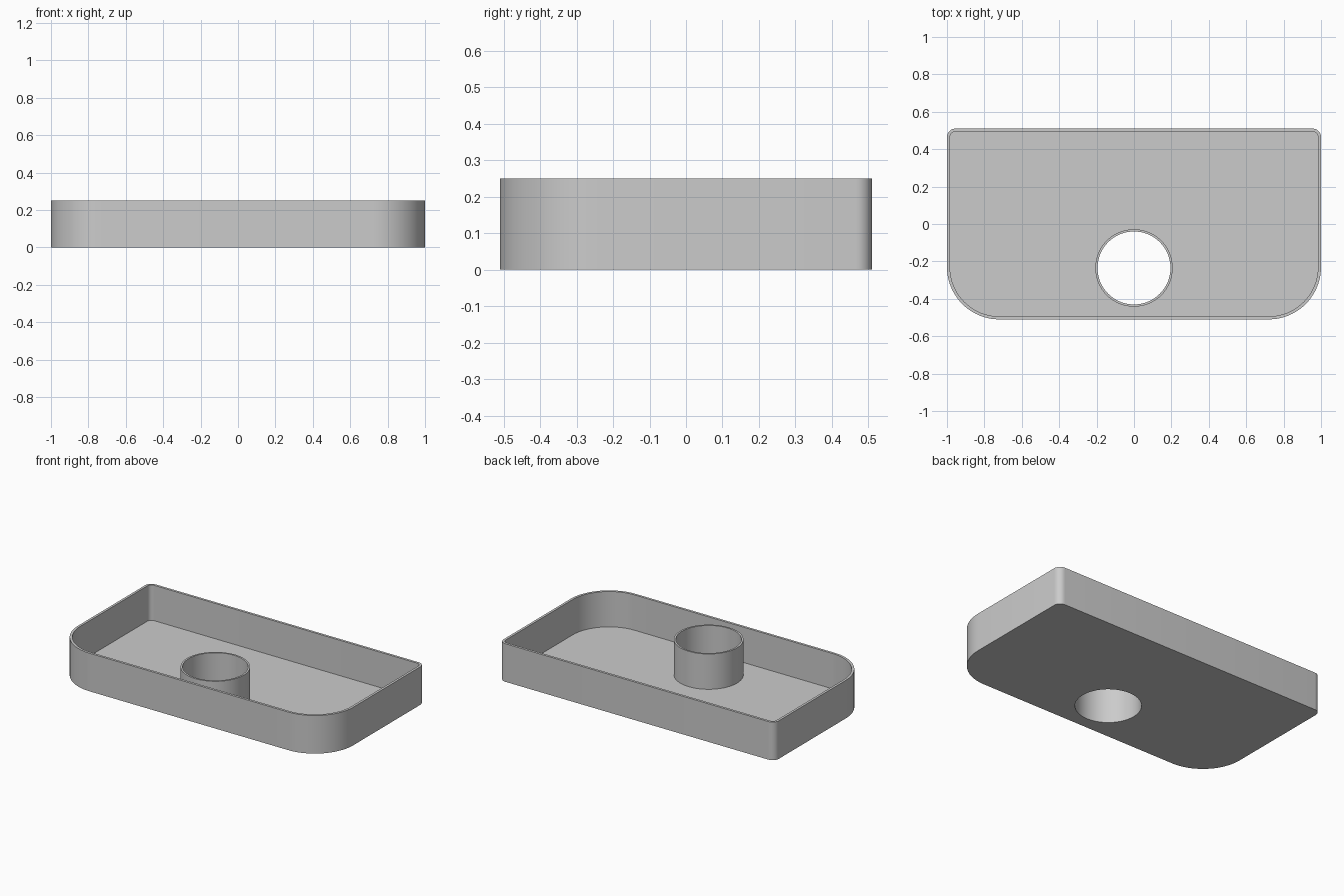
import bpy, bmesh
from math import sin, cos, pi

cube = bpy.data.objects.get("Cube")
if cube:
    bpy.data.objects.remove(cube, do_unlink=True)

HALF_X, HALF_Y, HEIGHT = 1.0, 0.51, 0.25
WALL, FLOOR = 0.016, 0.018
FRONT_R, BACK_R = 0.28, 0.045
HOLE_Y, HOLE_R, TUBE_R = -0.235, 0.195, 0.207


def tray_outline(inset):
    """Rectangle with large front and small back corner arcs, counter-clockwise."""
    points = []
    corners = [(1, 1, BACK_R), (-1, 1, BACK_R), (-1, -1, FRONT_R), (1, -1, FRONT_R)]
    for i, (sx, sy, radius) in enumerate(corners):
        cx, cy = sx * (HALF_X - radius), sy * (HALF_Y - radius)
        steps = 20 if sy < 0 else 8
        for k in range(steps + 1):
            a = (i + k / steps) * pi / 2
            points.append((cx + (radius - inset) * cos(a), cy + (radius - inset) * sin(a)))
    return points


def circle(radius, count=64):
    return [(radius * cos(2 * pi * k / count), HOLE_Y + radius * sin(2 * pi * k / count))
            for k in range(count)]


def skin(bm, rings):
    """Join successive (outline, height) rings with quads; return the end edge loops."""
    loops = [[bm.verts.new((x, y, z)) for x, y in pts] for pts, z in rings]
    n = len(loops[0])
    for low, high in zip(loops, loops[1:]):
        for k in range(n):
            j = (k + 1) % n
            bm.faces.new((low[k], low[j], high[j], high[k]))
    return [[bm.edges.get((lp[k], lp[(k + 1) % n])) for k in range(n)]
            for lp in (loops[0], loops[-1])]


bm = bmesh.new()
# Outer wall, rim and inner wall
outer, inner = tray_outline(0), tray_outline(WALL)
wall_bottom, wall_floor = skin(bm, [(outer, 0), (outer, HEIGHT), (inner, HEIGHT), (inner, FLOOR)])
# Tube around the through hole
bore, sleeve = circle(HOLE_R), circle(TUBE_R)
tube_bottom, tube_floor = skin(bm, [(bore, 0), (bore, HEIGHT), (sleeve, HEIGHT), (sleeve, FLOOR)])
# Underside and tray floor, both pierced by the hole
for edges in (wall_bottom + tube_bottom, wall_floor + tube_floor):
    bmesh.ops.triangle_fill(bm, edges=edges, use_beauty=True, use_dissolve=False)
bmesh.ops.recalc_face_normals(bm, faces=bm.faces)

mesh = bpy.data.meshes.new("tray")
bm.to_mesh(mesh)
bm.free()
tray = bpy.data.objects.new("tray", mesh)
bpy.context.collection.objects.link(tray)

# Plain grey material
grey = bpy.data.materials.new("plain grey")
grey.use_nodes = True
colour = (0.6, 0.6, 0.6, 1)
grey.diffuse_color = colour
grey.node_tree.nodes["Principled BSDF"].inputs["Base Color"].default_value = colour
mesh.materials.append(grey)

bpy.context.view_layer.objects.active = tray
tray.select_set(True)
bpy.ops.object.shade_smooth_by_angle(angle=pi / 6)
